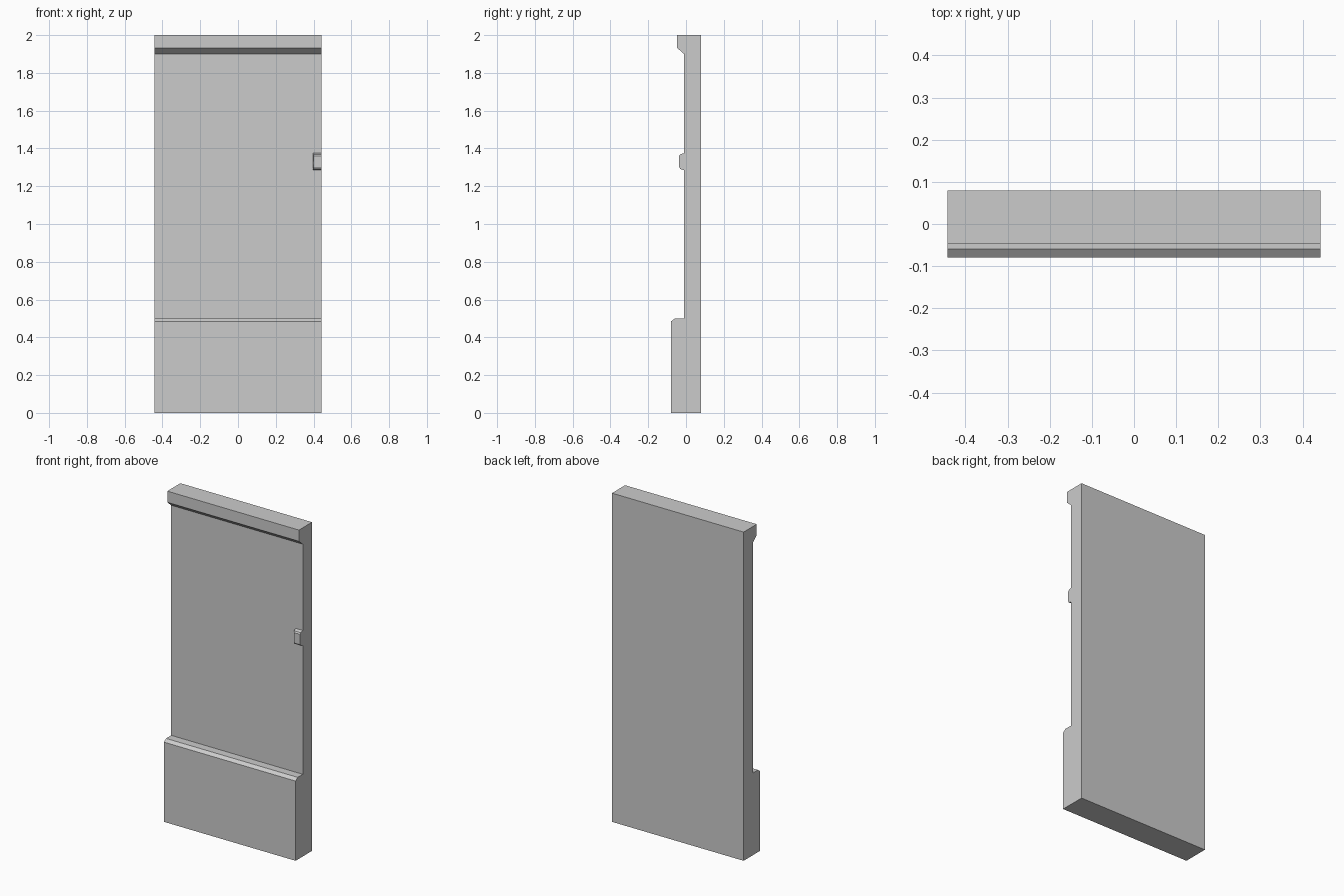
import bpy
import bmesh

if "Cube" in bpy.data.objects:
    bpy.data.objects.remove(bpy.data.objects["Cube"])


def extrude_profile(name, profile, x0, x1, inset=None):
    """Extrude a (y, z) profile from x0 to x1; inset maps y to an x offset on the x0 end."""
    bm = bmesh.new()
    left = [bm.verts.new((x0 + (inset(y) if inset else 0), y, z)) for y, z in profile]
    right = [bm.verts.new((x1, y, z)) for y, z in profile]
    bm.faces.new(left)
    bm.faces.new(right[::-1])
    n = len(profile)
    for i in range(n):
        j = (i + 1) % n
        bm.faces.new((left[i], right[i], right[j], left[j]))
    bmesh.ops.recalc_face_normals(bm, faces=bm.faces)
    mesh = bpy.data.meshes.new(name)
    bm.to_mesh(mesh)
    bm.free()
    obj = bpy.data.objects.new(name, mesh)
    bpy.context.collection.objects.link(obj)
    return obj


HALF = 0.443
WALL = -0.01

# Wall slab with thick chamfered plinth and overhanging top trim
extrude_profile("wall_panel", [
    (0.079, 0), (-0.079, 0), (-0.079, 0.485), (-0.059, 0.5), (WALL, 0.5),
    (WALL, 1.9), (-0.047, 1.932), (-0.047, 2), (0.079, 2),
], -HALF, HALF)

# Small raised block on the right edge, tapering towards its front
extrude_profile("edge_block", [
    (WALL, 1.285), (-0.03, 1.291), (-0.036, 1.301),
    (-0.036, 1.361), (-0.03, 1.369), (WALL, 1.375),
], 0.397, HALF, inset=lambda y: 0.004 if y < -0.033 else 0)
